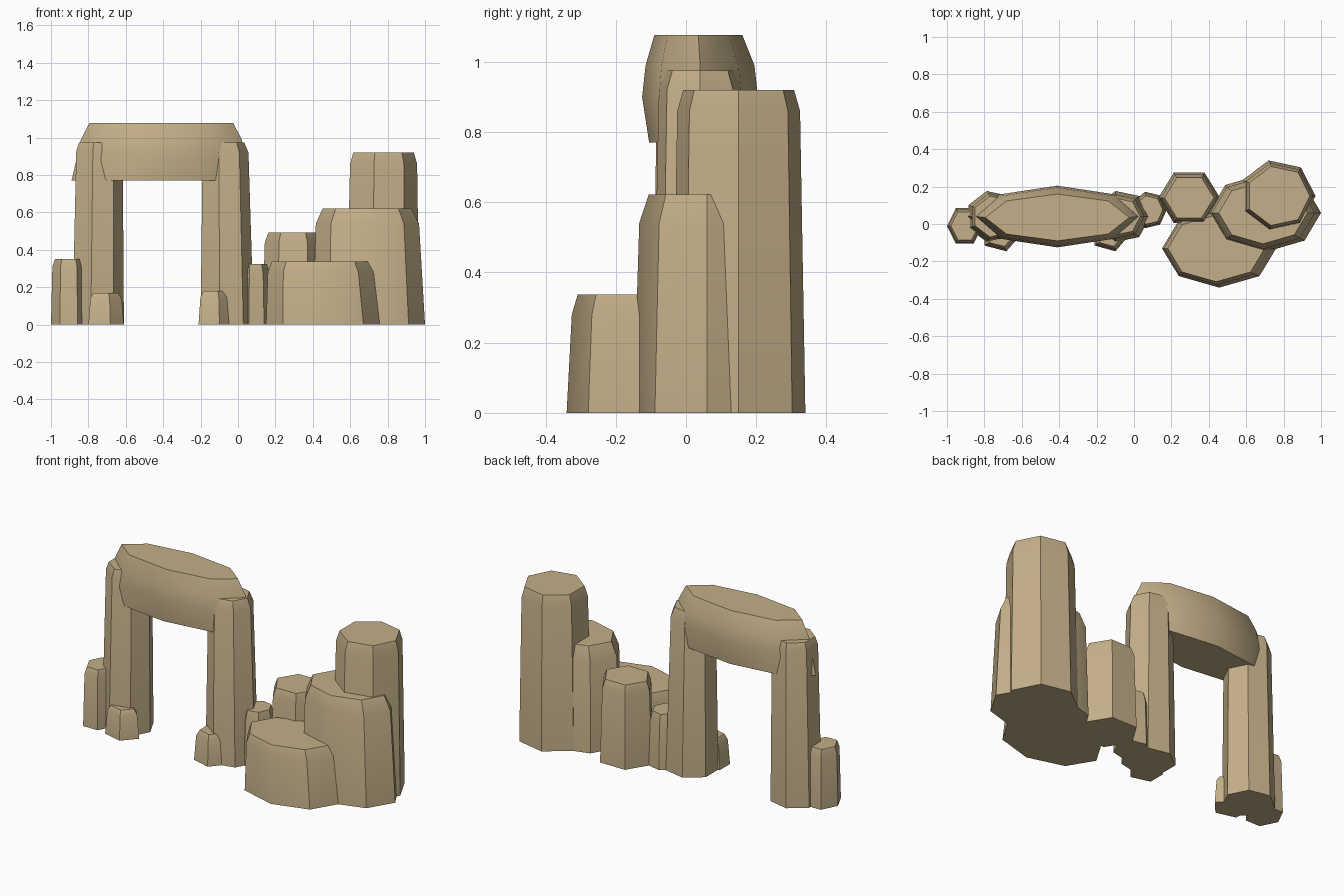
import bpy, bmesh, math

if "Cube" in bpy.data.objects:
    bpy.data.objects.remove(bpy.data.objects["Cube"])

stone = bpy.data.materials.new("tan_stone")
stone.diffuse_color = (0.55, 0.43, 0.25, 1)
stone.use_nodes = True
stone.node_tree.nodes["Principled BSDF"].inputs["Base Color"].default_value = stone.diffuse_color


def stack(name, sides, rings):
    """Closed faceted solid from rings of (x, y, z, radius_x, radius_y)."""
    bm = bmesh.new()
    loops = []
    for x, y, z, rx, ry in rings:
        loop = []
        for i in range(sides):
            a = 2 * math.pi * i / sides
            loop.append(bm.verts.new((x + rx * math.cos(a), y + ry * math.sin(a), z)))
        loops.append(loop)
    for low, high in zip(loops, loops[1:]):
        for i in range(sides):
            j = (i + 1) % sides
            bm.faces.new((low[i], low[j], high[j], high[i]))
    bm.faces.new(loops[0][::-1])
    bm.faces.new(loops[-1])
    mesh = bpy.data.meshes.new(name)
    bm.to_mesh(mesh)
    bm.free()
    mesh.materials.append(stone)
    obj = bpy.data.objects.new(name, mesh)
    bpy.context.collection.objects.link(obj)
    bpy.ops.object.select_all(action='DESELECT')
    obj.select_set(True)
    bpy.context.view_layer.objects.active = obj
    bpy.ops.object.shade_smooth_by_angle(angle=math.radians(35))


def rock(name, sides, x, y, rx, ry, height, shoulder, mid, top, lean=0.0):
    """Standing rock: wide foot, tapered shoulder, chamfered flat top."""
    stack(name, sides, [
        (x, y, 0, rx, ry),
        (x + lean * 0.8, y, shoulder, rx * mid, ry * mid),
        (x + lean, y, height, rx * top, ry * top)])


# Arch: two pillars and the slab across them
rock("left_pillar", 7, -0.755, 0.04, 0.145, 0.14, 0.975, 0.93, 0.90, 0.80, 0.01)
rock("right_pillar", 7, -0.065, 0.04, 0.15, 0.14, 0.975, 0.92, 0.86, 0.72, -0.01)
stack("lintel", 8, [
    (-0.42, 0.04, 0.77, 0.47, 0.145),
    (-0.41, 0.04, 0.90, 0.45, 0.165),
    (-0.41, 0.04, 0.99, 0.43, 0.155),
    (-0.41, 0.035, 1.077, 0.385, 0.125)])

# Stepped cluster on the right
rock("tall_rock", 7, 0.765, 0.15, 0.205, 0.195, 0.92, 0.86, 0.92, 0.83, 0.005)
rock("broad_rock", 8, 0.70, 0.06, 0.30, 0.21, 0.622, 0.54, 0.92, 0.79, -0.01)
rock("low_rock", 8, 0.455, -0.13, 0.305, 0.21, 0.337, 0.28, 0.93, 0.85, -0.015)
rock("rear_rock", 6, 0.295, 0.14, 0.165, 0.155, 0.493, 0.44, 0.92, 0.80)
rock("link_rock", 7, 0.08, 0.075, 0.095, 0.10, 0.325, 0.27, 0.92, 0.78)

# Small stones at the pillar feet
rock("outer_stone", 6, -0.905, -0.01, 0.095, 0.11, 0.35, 0.31, 0.92, 0.78)
rock("left_foot_stone", 5, -0.715, -0.065, 0.105, 0.085, 0.17, 0.14, 0.88, 0.68)
rock("right_foot_stone", 5, -0.13, -0.065, 0.10, 0.085, 0.18, 0.145, 0.88, 0.68)
